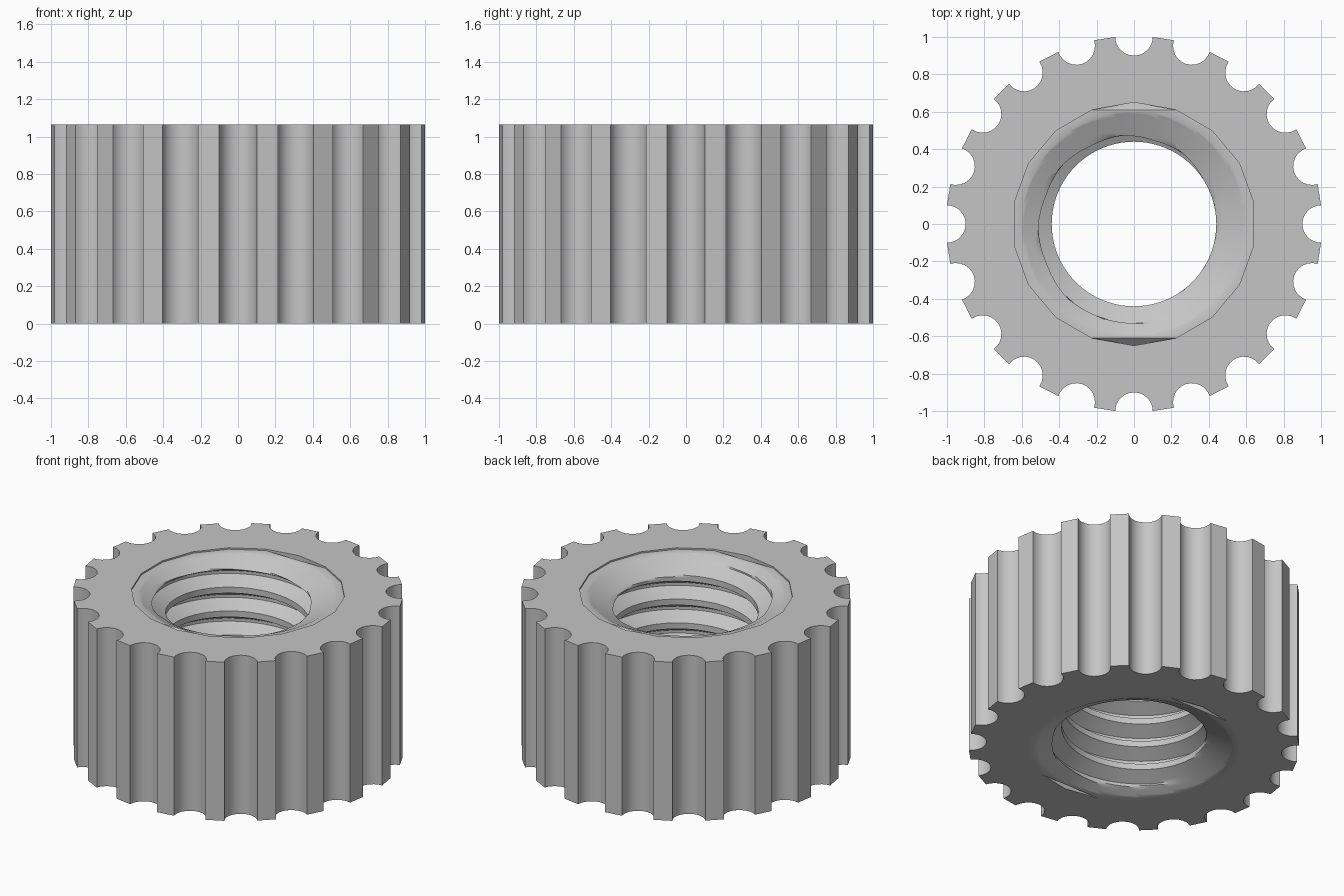
import bpy
import bmesh
from math import sin, cos, pi, radians
from mathutils import Vector

if "Cube" in bpy.data.objects:
    bpy.data.objects.remove(bpy.data.objects["Cube"], do_unlink=True)

HEIGHT = 1.065
GROOVES = 20
GROOVE_R = 0.1
RIM_R, MOUTH_R = 0.65, 0.6       # faceted rim and countersink mouth
CREST_R, ROOT_R = 0.44, 0.53     # thread radii
PITCH, ROWS, COLS = 0.16, 16, 80
STEP, POCKET = 0.01, 0.05        # depth of top rim and of the side pockets

metal = bpy.data.materials.new("grey_metal")
metal.use_nodes = True
grey = (0.56, 0.56, 0.56, 1)
metal.diffuse_color = grey
metal.node_tree.nodes["Principled BSDF"].inputs["Base Color"].default_value = grey

bm = bmesh.new()


def polar(r, a, z=0.0):
    return Vector((r * cos(a), r * sin(a), z))


def face(*points):
    bm.faces.new([bm.verts.new(p) for p in points])


def at_height(points, z):
    return [Vector((p.x, p.y, z)) for p in points]


def wall(lower, upper):
    for i in range(len(lower)):
        j = (i + 1) % len(lower)
        face(lower[i], lower[j], upper[j], upper[i])


def flat_ring(outer, inner):
    edges = []
    for loop in (outer, inner):
        verts = [bm.verts.new(p) for p in loop]
        edges += [bm.edges.new((v, verts[i - 1])) for i, v in enumerate(verts)]
    bmesh.ops.triangle_fill(bm, edges=edges, use_beauty=True)


# Grooved grip outline: a half-round scoop between short flat lands
outline = []
for g in range(GROOVES):
    turn = 2 * pi * g / GROOVES
    for k in range(13):
        a = -pi / 2 - pi * k / 12
        scoop = Vector((1 + GROOVE_R * cos(a), GROOVE_R * sin(a), 0))
        outline.append(polar(scoop.xy.length, turn + scoop.y / scoop.x))
wall(at_height(outline, 0), at_height(outline, HEIGHT))

# End faces with a faceted rim and two sloping pockets each
rim = [polar(RIM_R, radians(10 + 20 * i)) for i in range(18)]
mouth = [polar(MOUTH_R, 2 * pi * i / COLS) for i in range(COLS)]
pocket_ids = (4, 13)
for z, inward, step in ((HEIGHT, -1, STEP), (0, 1, 0)):
    floor_z = z + inward * step
    flat_ring(at_height(outline, z), at_height(rim, z))
    sunk = at_height(rim, floor_z)
    for i in pocket_ids:
        sunk[i].z = z + inward * POCKET
        face(sunk[i - 1], sunk[i], sunk[i + 1])
    wall(sunk, at_height(rim, z))
    ledge = [p for i, p in enumerate(sunk) if i not in pocket_ids]
    flat_ring(ledge, at_height(mouth, floor_z))

# Threaded bore, widened by a shallow countersink at both ends
TOP = HEIGHT - STEP


def bore_point(row, col):
    turn = col / COLS
    z = min(max((row / ROWS + turn) * PITCH, 0), TOP)
    k = row % ROWS
    rise = min(max(k - 4, 0) / 5, max(ROWS - k, 0) / 5, 1)
    thread = CREST_R + (ROOT_R - CREST_R) * rise
    sink = MOUTH_R - 2 * min(z, TOP - z)
    return polar(max(thread, sink), 2 * pi * (col % COLS) / COLS, z)


last_row = int(TOP / PITCH + 2) * ROWS
for row in range(-2 * ROWS, last_row):
    for col in range(COLS):
        face(bore_point(row, col), bore_point(row, col + 1),
             bore_point(row + 1, col + 1), bore_point(row + 1, col))

bmesh.ops.remove_doubles(bm, verts=bm.verts[:], dist=0.00002)
bmesh.ops.recalc_face_normals(bm, faces=bm.faces[:])

mesh = bpy.data.meshes.new("thumb_nut")
bm.to_mesh(mesh)
bm.free()
mesh.materials.append(metal)
nut = bpy.data.objects.new("thumb_nut", mesh)
bpy.context.collection.objects.link(nut)
bpy.ops.object.select_all(action="DESELECT")
nut.select_set(True)
bpy.context.view_layer.objects.active = nut
bpy.ops.object.shade_smooth_by_angle(angle=radians(30))
